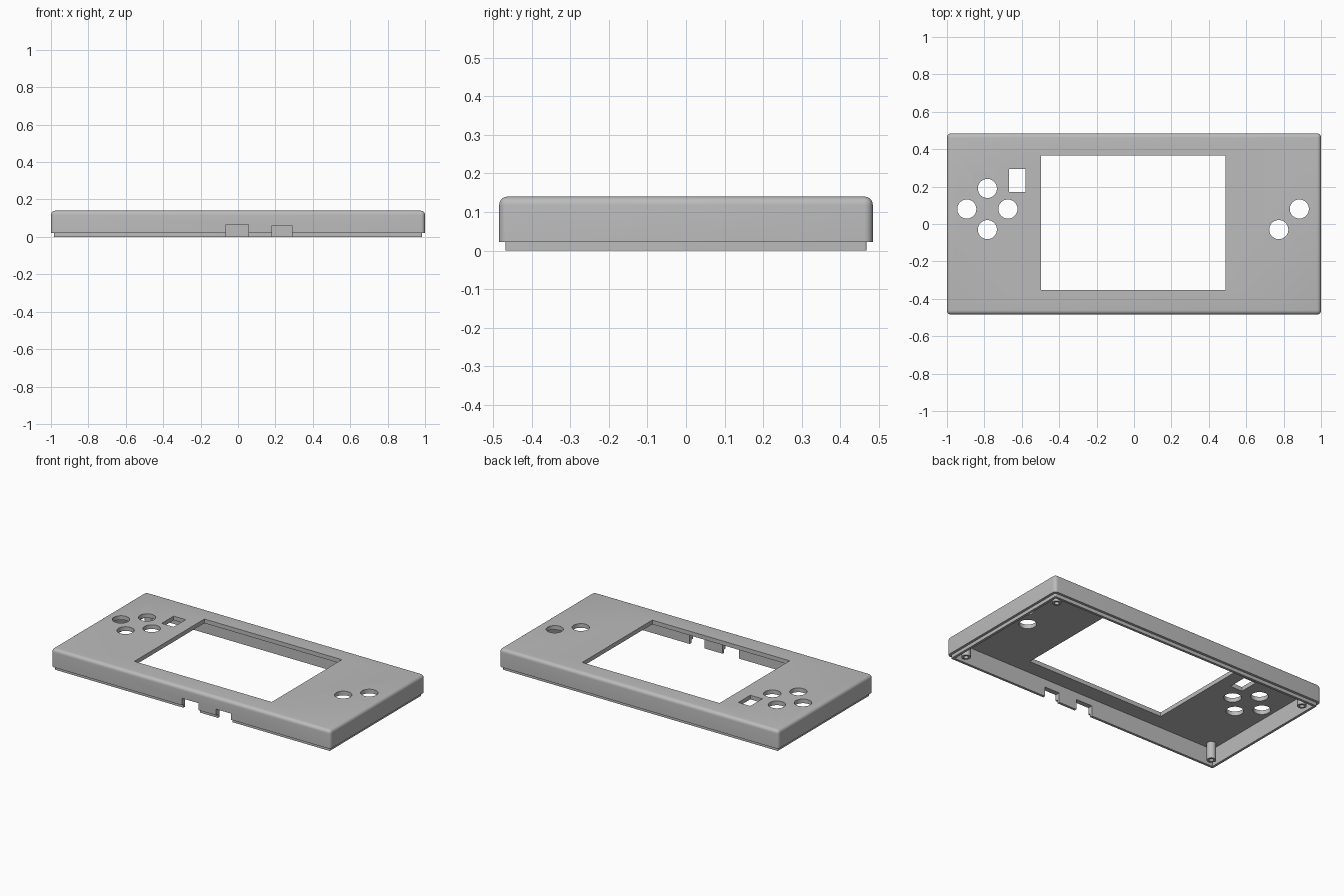
import bpy, bmesh
from math import pi
from mathutils import Matrix, Vector

old = bpy.data.objects.get("Cube")
if old:
    bpy.data.objects.remove(old, do_unlink=True)

GREY = (0.5, 0.5, 0.5, 1)
mat = bpy.data.materials.new("plain grey")
mat.use_nodes = True
mat.diffuse_color = GREY
mat.node_tree.nodes["Principled BSDF"].inputs["Base Color"].default_value = GREY

HX, HY, TOP = 1.0, 0.484, 0.14      # outer half sizes and height
LIP, WALL = 0.016, 0.032            # insets of the lip and the inner wall
STEP, CEILING = 0.022, 0.113        # heights of the lip and the plate underside


def add_object(name, bm):
    bmesh.ops.recalc_face_normals(bm, faces=bm.faces)
    mesh = bpy.data.meshes.new(name)
    bm.to_mesh(mesh)
    bm.free()
    mesh.materials.append(mat)
    ob = bpy.data.objects.new(name, mesh)
    bpy.context.collection.objects.link(ob)
    return ob


def box(name, x0, x1, y0, y1, z0, z1, radius=0, round_top=False):
    bm = bmesh.new()
    size = Matrix.Diagonal((x1 - x0, y1 - y0, z1 - z0, 1))
    centre = Matrix.Translation(((x0 + x1) / 2, (y0 + y1) / 2, (z0 + z1) / 2))
    bmesh.ops.create_cube(bm, size=1, matrix=centre @ size)
    if radius:
        edges = []
        for e in bm.edges:
            a, b = (v.co.z for v in e.verts)
            if abs(a - b) > 1e-4 or (round_top and min(a, b) > z1 - 1e-4):
                edges.append(e)
        bmesh.ops.bevel(bm, geom=edges, offset=radius, segments=6,
                        profile=0.5, affect='EDGES')
    return add_object(name, bm)


def cylinder(name, x, y, radius, z0, z1):
    bm = bmesh.new()
    bmesh.ops.create_cone(bm, cap_ends=True, segments=48, radius1=radius,
                          radius2=radius, depth=z1 - z0,
                          matrix=Matrix.Translation((x, y, (z0 + z1) / 2)))
    return add_object(name, bm)


def combine(target, tool, operation='DIFFERENCE'):
    mod = target.modifiers.new("cut", 'BOOLEAN')
    mod.operation, mod.solver, mod.object = operation, 'EXACT', tool
    bpy.context.view_layer.update()
    graph = bpy.context.evaluated_depsgraph_get()
    result = bpy.data.meshes.new_from_object(target.evaluated_get(graph))
    target.modifiers.clear()
    target.data = result
    bpy.data.objects.remove(tool, do_unlink=True)


def smooth(ob):
    bpy.ops.object.select_all(action='DESELECT')
    ob.select_set(True)
    bpy.context.view_layer.objects.active = ob
    bpy.ops.object.shade_smooth_by_angle(angle=pi / 6)


# Rounded cover with a stepped lip and hollow underside
shell = box("top_shell", -HX, HX, -HY, HY, STEP, TOP, 0.022, True)
combine(shell, box("lip", LIP - HX, HX - LIP, LIP - HY, HY - LIP, 0, 0.07, 0.006), 'UNION')
combine(shell, box("cavity", WALL - HX, HX - WALL, WALL - HY, HY - WALL, -0.1, CEILING))

# Screen opening and slider slot
combine(shell, box("screen_opening", -0.496, 0.488, -0.352, 0.365, 0.09, 0.2))
combine(shell, box("slider_slot", -0.667, -0.581, 0.172, 0.295, 0.09, 0.2))

# Connector notches in the front wall
for x0, x1, height in ((-0.063, 0.055, 0.067), (0.183, 0.29, 0.062)):
    combine(shell, box("notch", x0, x1, -0.6, -0.4, -0.1, height))

# Direction pad holes and the two action button holes
pad = Vector((-0.784, 0.08))
holes = [pad + Vector(d) * 0.11 for d in ((1, 0), (-1, 0), (0, 1), (0, -1))]
holes += [Vector((0.884, 0.08)), Vector((0.774, -0.03))]
for p in holes:
    combine(shell, cylinder("button_hole", p.x, p.y, 0.051, 0.09, 0.2))
smooth(shell)

# Hollow screw posts in the corners
for side, sx in (("left", 1), ("right", -1)):
    for end, sy in (("front", -1), ("back", 1)):
        x, y = sx * 0.922, sy * 0.406
        post = cylinder(f"screw_post_{end}_{side}", x, y, 0.027, 0.005, CEILING + 0.005)
        combine(post, cylinder("screw_hole", x, y, 0.014, -0.05, 0.1))
        smooth(post)
